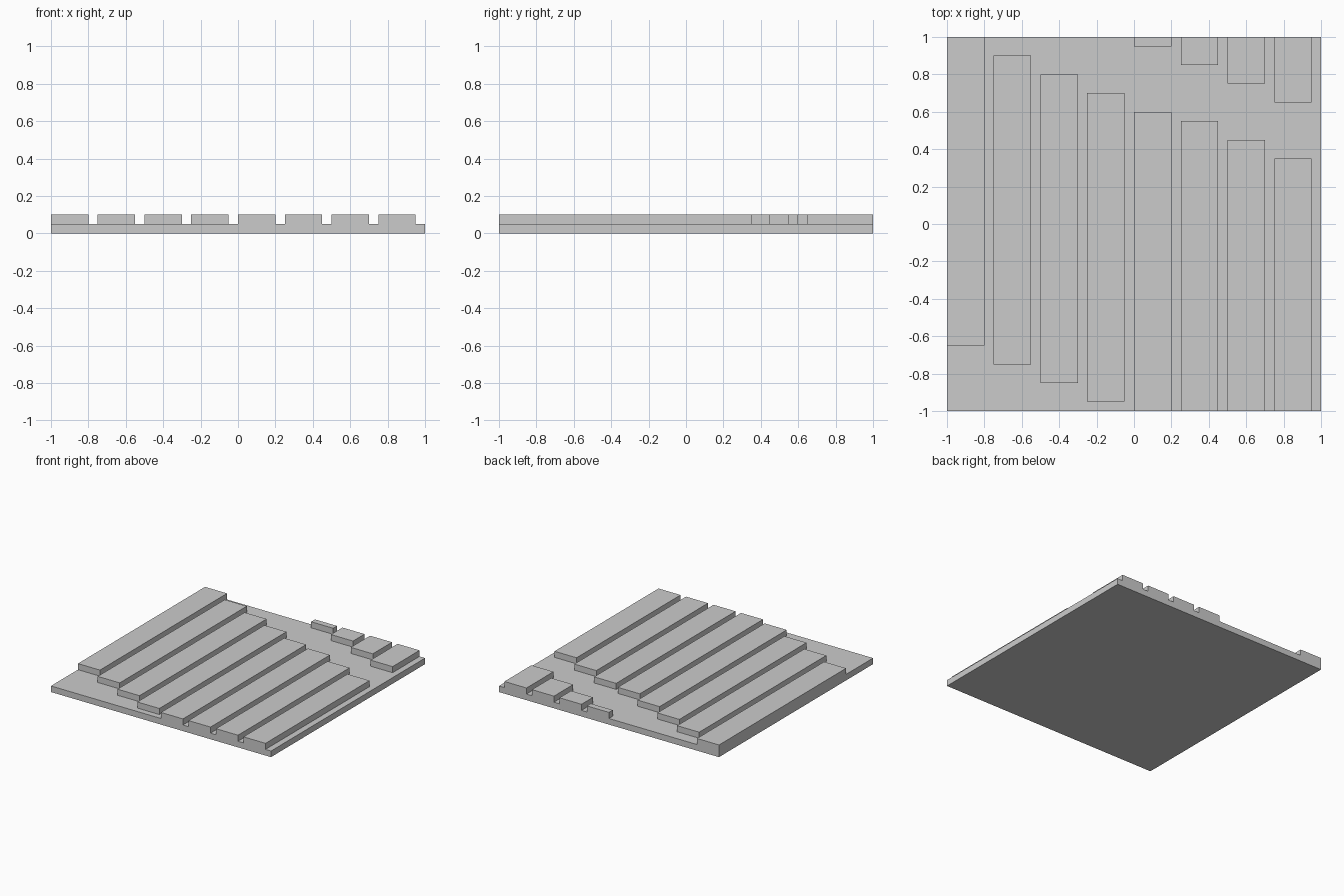
import bpy

if "Cube" in bpy.data.objects:
    bpy.data.objects.remove(bpy.data.objects["Cube"])


def box(name, x0, x1, y0, y1, z0, z1):
    bpy.ops.mesh.primitive_cube_add(size=1, location=((x0 + x1) / 2, (y0 + y1) / 2, (z0 + z1) / 2))
    ob = bpy.context.object
    ob.name = ob.data.name = name
    ob.scale = (x1 - x0, y1 - y0, z1 - z0)
    bpy.ops.object.transform_apply(location=True, rotation=False, scale=True)
    return ob


# Base plate
plate = box("ribbed_plate", -1, 1, -1, 1, 0, 0.05)

# Raised ribs: y ranges for each column, staggered diagonally and wrapping at the edge
columns = [
    [(-0.65, 1.0)],
    [(-0.75, 0.9)],
    [(-0.85, 0.8)],
    [(-0.95, 0.7)],
    [(-1.0, 0.6), (0.95, 1.0)],
    [(-1.0, 0.55), (0.85, 1.0)],
    [(-1.0, 0.45), (0.75, 1.0)],
    [(-1.0, 0.35), (0.65, 1.0)],
]
ribs = []
for i, spans in enumerate(columns):
    x = -1 + 0.25 * i
    ribs += [box("rib", x, x + 0.2, y0, y1, 0.02, 0.1) for y0, y1 in spans]

# Join the ribs and fuse them into the plate as one solid
bpy.ops.object.select_all(action='DESELECT')
for rib in ribs:
    rib.select_set(True)
bpy.context.view_layer.objects.active = ribs[0]
bpy.ops.object.join()
rib_set = bpy.context.object
rib_set.hide_render = True

union = plate.modifiers.new("fuse_ribs", 'BOOLEAN')
union.operation = 'UNION'
union.solver = 'EXACT'
union.object = rib_set
bpy.context.view_layer.objects.active = plate
bpy.ops.object.modifier_apply(modifier=union.name)
bpy.data.objects.remove(rib_set)
